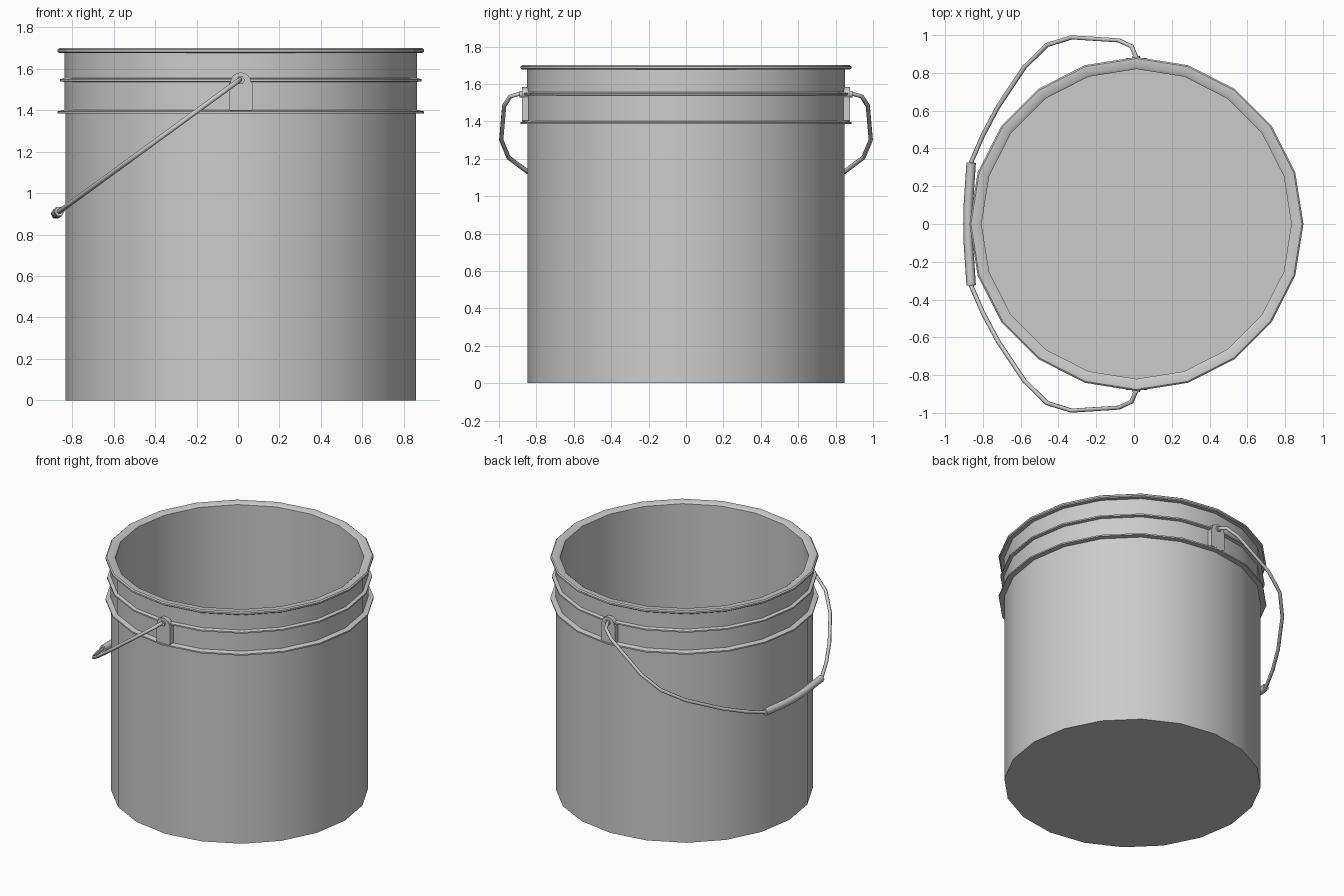
import bpy, bmesh, math

if "Cube" in bpy.data.objects:
    bpy.data.objects.remove(bpy.data.objects["Cube"])

CX = 0.013      # bucket axis
SIDES = 20


def finish(name, bm, smooth=True):
    bmesh.ops.recalc_face_normals(bm, faces=bm.faces)
    me = bpy.data.meshes.new(name)
    bm.to_mesh(me)
    bm.free()
    ob = bpy.data.objects.new(name, me)
    bpy.context.collection.objects.link(ob)
    if smooth:
        bpy.ops.object.select_all(action='DESELECT')
        ob.select_set(True)
        bpy.context.view_layer.objects.active = ob
        bpy.ops.object.shade_smooth_by_angle(angle=math.radians(35))
    return ob


def lathe(name, profile):
    """Revolve an (r, z) profile; close the first and last ring with flat discs."""
    bm = bmesh.new()
    rings = []
    for r, z in profile:
        rings.append([bm.verts.new((CX + r * math.cos(2 * math.pi * i / SIDES),
                                    r * math.sin(2 * math.pi * i / SIDES), z))
                      for i in range(SIDES)])
    for a, b in zip(rings, rings[1:]):
        for i in range(SIDES):
            j = (i + 1) % SIDES
            bm.faces.new((a[i], a[j], b[j], b[i]))
    bm.faces.new(rings[0])
    bm.faces.new(rings[-1])
    return finish(name, bm)


def tube(name, points, radius):
    cu = bpy.data.curves.new(name, 'CURVE')
    cu.dimensions = '3D'
    cu.bevel_depth = radius
    cu.bevel_resolution = 1
    cu.use_fill_caps = True
    sp = cu.splines.new('POLY')
    sp.points.add(len(points) - 1)
    for p, co in zip(sp.points, points):
        p.co = (*co, 1)
    ob = bpy.data.objects.new(name, cu)
    bpy.context.collection.objects.link(ob)
    return ob


def plate(name, outline, y0, y1):
    """Extrude an (x, z) outline along y."""
    bm = bmesh.new()
    f = bm.faces.new([bm.verts.new((CX + x, y0, z)) for x, z in outline])
    new = bmesh.ops.extrude_face_region(bm, geom=[f])['geom']
    for v in new:
        if isinstance(v, bmesh.types.BMVert):
            v.co.y = y1
    return finish(name, bm)


# Bucket shell: outer wall, two ridges, rolled rim, inner wall and floor
lathe("bucket", [
    (0.847, 0), (0.847, 1.385),
    (0.884, 1.385), (0.884, 1.395), (0.85, 1.402),
    (0.85, 1.537), (0.873, 1.540), (0.873, 1.550), (0.85, 1.556),
    (0.85, 1.676), (0.876, 1.676), (0.884, 1.682), (0.884, 1.693), (0.876, 1.70),
    (0.835, 1.70), (0.82, 1.69), (0.82, 0.03)])

# Handle ears with arched lip and pivot pin, front and back
arch = [(0.05 * math.cos(math.pi * i / 8), 1.535 + 0.048 * math.sin(math.pi * i / 8))
        for i in range(9)]
for s, side in ((-1, "front"), (1, "back")):
    plate(side + "_ear", [(-0.056, 1.405), (-0.05, 1.398), (0.05, 1.398), (0.056, 1.405),
                          (0.056, 1.53)] + arch + [(-0.056, 1.53)], s * 0.83, s * 0.878)
    tube(side + "_pivot", [(CX, s * 0.87, 1.545), (CX, s * 0.89, 1.545)], 0.02)

# Wire handle hanging in a tilted plane
def tilt(x, y):
    return (x, y, 1.545 + 0.73 * (x - 0.005))

half = [(0.012, 0.86), (0.008, 0.89), (-0.012, 0.94), (-0.08, 0.972), (-0.33, 0.988),
        (-0.46, 0.948), (-0.58, 0.83), (-0.72, 0.62), (-0.80, 0.47), (-0.865, 0.32)]
path = half + [(-0.882, 0)] + [(x, -y) for x, y in reversed(half)]
tube("handle_wire", [tilt(x, y) for x, y in path], 0.012)

# Grip sleeve
tube("handle_grip", [tilt(x, y) for x, y in
                     ((-0.862, 0.325), (-0.877, 0.1), (-0.879, 0),
                      (-0.877, -0.1), (-0.862, -0.325))], 0.025)
